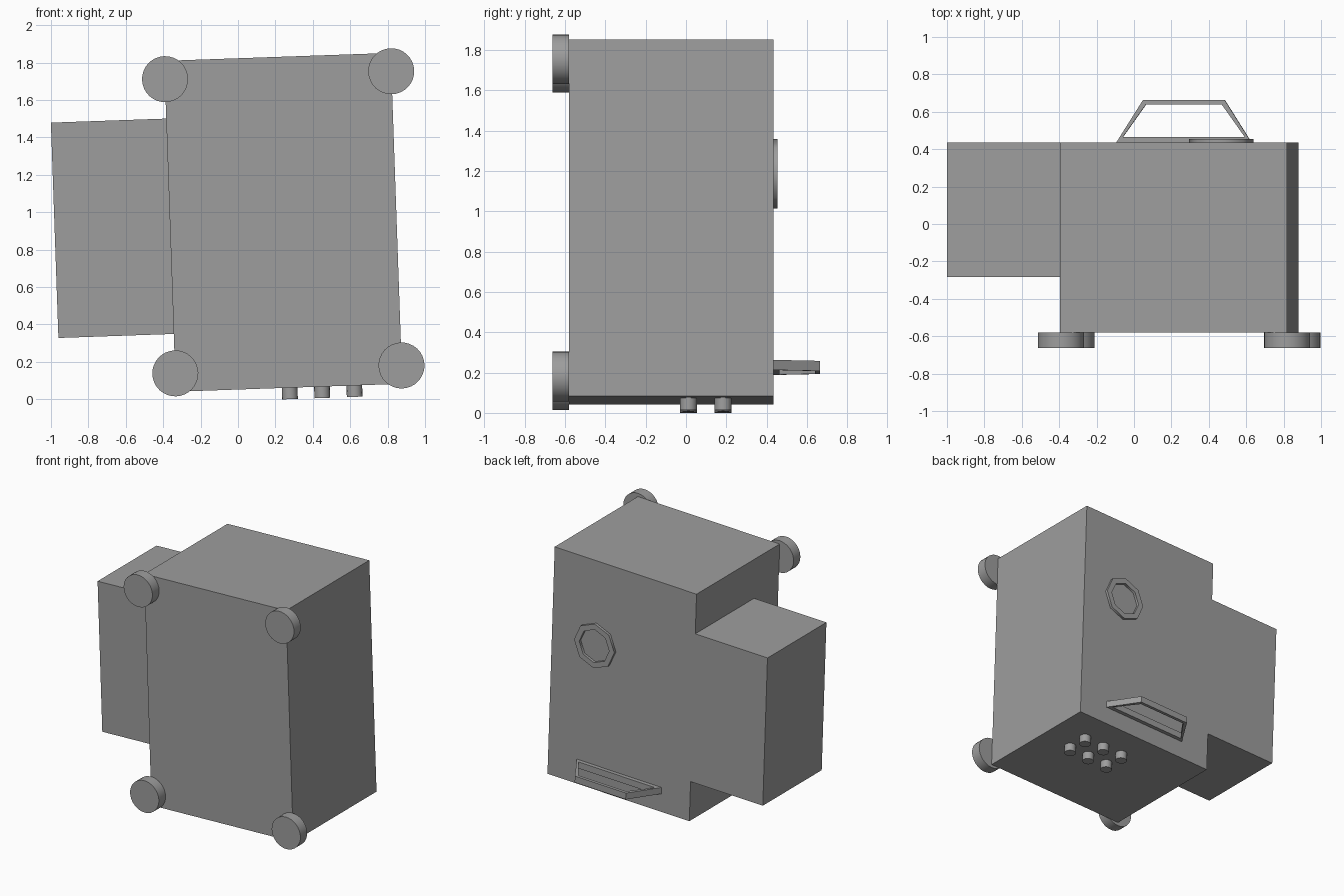
import bpy, bmesh
from math import radians, pi, cos, sin
from mathutils import Matrix, Vector

if "Cube" in bpy.data.objects:
    bpy.data.objects.remove(bpy.data.objects["Cube"])

# The whole model leans 2 degrees; parts are laid out around the case centre
TILT = Matrix.Translation((0.242, 0, 0.946)) @ Matrix.Rotation(radians(-2), 4, 'Y')
BACK = 0.435
FRONT = -0.58

# One dark grey for the whole model
GREY = bpy.data.materials.new("dark_grey")
GREY.diffuse_color = (0.34, 0.34, 0.34, 1)
GREY.use_nodes = True
GREY.node_tree.nodes["Principled BSDF"].inputs["Base Color"].default_value = GREY.diffuse_color


def finish(name, bm, smooth=0):
    bmesh.ops.recalc_face_normals(bm, faces=bm.faces)
    bm.transform(TILT)
    mesh = bpy.data.meshes.new(name)
    bm.to_mesh(mesh)
    bm.free()
    mesh.materials.append(GREY)
    obj = bpy.data.objects.new(name, mesh)
    bpy.context.collection.objects.link(obj)
    if smooth:
        bpy.ops.object.select_all(action='DESELECT')
        obj.select_set(True)
        bpy.context.view_layer.objects.active = obj
        bpy.ops.object.shade_smooth_by_angle(angle=radians(smooth))
    return obj


def box(name, lo, hi):
    lo, hi = Vector(lo), Vector(hi)
    bm = bmesh.new()
    bmesh.ops.create_cube(bm, size=1, matrix=Matrix.Translation((lo + hi) / 2)
                          @ Matrix.Diagonal((*(hi - lo), 1)))
    return finish(name, bm)


def cylinder(name, centre, radius, depth, segments, axis='Z'):
    bm = bmesh.new()
    rot = Matrix.Rotation(pi / 2, 4, 'X') if axis == 'Y' else Matrix()
    bmesh.ops.create_cone(bm, cap_ends=True, segments=segments, radius1=radius,
                          radius2=radius, depth=depth,
                          matrix=Matrix.Translation(centre) @ rot)
    return finish(name, bm, smooth=35)


def frame(name, loops, smooth=0):
    """Skin a closed band through matching loops, last back to first."""
    bm = bmesh.new()
    rings = [[bm.verts.new(p) for p in loop] for loop in loops]
    n = len(rings[0])
    for a, b in zip(rings, rings[1:] + rings[:1]):
        for i in range(n):
            j = (i + 1) % n
            bm.faces.new((a[i], a[j], b[j], b[i]))
    return finish(name, bm, smooth)


# Main case and the shallower side case, flush at the back
box("main_case", (-0.606, FRONT, -0.885), (0.606, BACK, 0.885))
box("side_case", (-1.223, -0.284, -0.576), (-0.606, BACK, 0.576))

# Four round corner feet on the front
for sx, side in ((-1, "left"), (1, "right")):
    for sz, level in ((-1, "lower"), (1, "upper")):
        cylinder(f"foot_{level}_{side}", (sx * 0.605, FRONT - 0.041, sz * 0.787),
                 0.123, 0.082, 32, 'Y')

# Connector pegs underneath
for i in range(3):
    for j in range(2):
        cylinder(f"peg_{i}_{j}", (0.003 + i * 0.173, 0.012 + j * 0.172, -0.915),
                 0.042, 0.062, 16)


# Octagonal ring on the back
def octagon(r, y):
    return [(0.232 + r * cos(k * pi / 4), y, 0.232 + r * sin(k * pi / 4)) for k in range(8)]

frame("back_ring", [octagon(0.172, BACK), octagon(0.172, BACK + 0.02),
                    octagon(0.128, BACK + 0.02), octagon(0.128, BACK)], smooth=50)


# Carrying handle: closed trapezoid frame
def trapezoid(base, top, y0, y1, z):
    return [(-base, y0, z), (base, y0, z), (top, y1, z), (-top, y1, z)]

OUTER = (0.362, 0.218, BACK, 0.664)
INNER = (0.326, 0.202, BACK + 0.03, 0.64)
LOW, HIGH = -0.746, -0.696
frame("carry_handle", [trapezoid(*OUTER, LOW), trapezoid(*OUTER, HIGH),
                       trapezoid(*INNER, HIGH), trapezoid(*INNER, LOW)])
